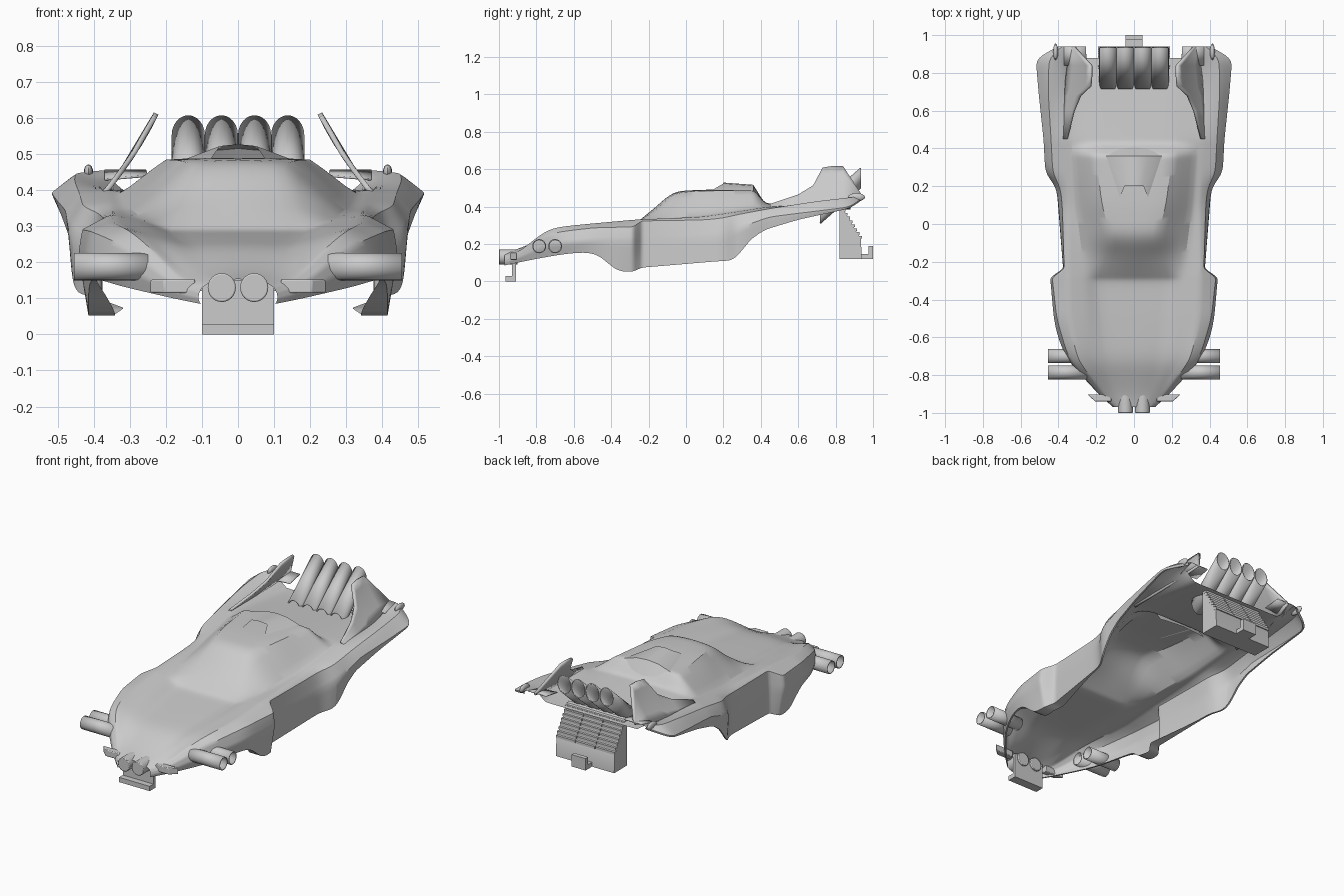
import bpy
import bmesh
import math
from mathutils import Vector

default_cube = bpy.data.objects.get("Cube")
if default_cube:
    bpy.data.objects.remove(default_cube, do_unlink=True)

# One flat colour for the whole model
grey = bpy.data.materials.new("body_grey")
grey.use_nodes = True
colour = (0.6, 0.6, 0.6, 1)
grey.diffuse_color = colour
grey.node_tree.nodes["Principled BSDF"].inputs["Base Color"].default_value = colour


def finish(name, bm, mirror=False, levels=0, thickness=0, bevel=0, angle=35):
    """Turn a bmesh into a named, shaded object with its modifiers."""
    bmesh.ops.recalc_face_normals(bm, faces=bm.faces)
    mesh = bpy.data.meshes.new(name)
    bm.to_mesh(mesh)
    bm.free()
    mesh.materials.append(grey)
    obj = bpy.data.objects.new(name, mesh)
    bpy.context.collection.objects.link(obj)
    if mirror:
        modifier = obj.modifiers.new("mirror", "MIRROR")
        modifier.merge_threshold = 0.001
    if levels:
        modifier = obj.modifiers.new("smooth", "SUBSURF")
        modifier.levels = modifier.render_levels = levels
    if thickness:
        modifier = obj.modifiers.new("thickness", "SOLIDIFY")
        modifier.thickness = thickness
        modifier.offset = 0
    if bevel:
        modifier = obj.modifiers.new("bevel", "BEVEL")
        modifier.width = bevel
        modifier.segments = 2
    bpy.ops.object.select_all(action="DESELECT")
    obj.select_set(True)
    bpy.context.view_layer.objects.active = obj
    bpy.ops.object.shade_smooth_by_angle(angle=math.radians(angle))
    return obj


def loft(name, rows, closed=False, caps=False, skip=None, creases=None, **options):
    """Skin neighbouring rows of points with quads; creases are per column."""
    bm = bmesh.new()
    grid = [[bm.verts.new(p) for p in row] for row in rows]
    count = len(rows[0])
    for r in range(len(rows) - 1):
        for c in range(count if closed else count - 1):
            if skip and skip(rows[r], c):
                continue
            n = (c + 1) % count
            bm.faces.new((grid[r][c], grid[r][n], grid[r + 1][n], grid[r + 1][c]))
    if caps:
        bm.faces.new(grid[0])
        bm.faces.new(grid[-1])
    if creases:
        layer = bm.edges.layers.float.new("crease_edge")
        for c, value in creases.items():
            for r in range(len(rows) - 1):
                edge = bm.edges.get((grid[r][c], grid[r + 1][c]))
                if edge:
                    edge[layer] = value
    loose = [v for v in bm.verts if not v.link_faces]
    bmesh.ops.delete(bm, geom=loose, context="VERTS")
    return finish(name, bm, **options)


def tube(name, start, end, u, v, sides=24, **options):
    """Pipe between two points whose rings are spanned by u and v."""
    angles = [math.tau * i / sides for i in range(sides)]
    rows = [[Vector(p) + Vector(u) * math.cos(a) + Vector(v) * math.sin(a) for a in angles]
            for p in (start, end)]
    return loft(name, rows, closed=True, **options)


def box(name, low, high, **options):
    x, y, z = low
    X, Y, Z = high
    rows = [[(x, y, h), (X, y, h), (X, Y, h), (x, Y, h)] for h in (z, Z)]
    return loft(name, rows, closed=True, caps=True, **options)


def along(rail, y):
    """Point of a rail at length position y, clamped at its ends."""
    if y <= rail[0][0]:
        return Vector((rail[0][1], y, rail[0][2]))
    for (ya, xa, za), (yb, xb, zb) in zip(rail, rail[1:]):
        if y <= yb:
            t = (y - ya) / (yb - ya)
            return Vector((xa + (xb - xa) * t, y, za + (zb - za) * t))
    return Vector((rail[-1][1], y, rail[-1][2]))


# Lengthwise rails of the left body half, each point as (y, x, z)
centre = [(-.97, 0, .155), (-.9, 0, .175), (-.72, 0, .25), (-.5, 0, .27), (-.3, 0, .285),
          (-.07, 0, .485), (.1, 0, .492), (.37, 0, .49), (.42, 0, .42), (.82, 0, .385)]
roof_edge = [(-.97, .055, .15), (-.9, .09, .165), (-.72, .14, .245), (-.5, .17, .268),
             (-.3, .19, .285), (-.15, .14, .39), (-.07, .12, .475), (.1, .17, .487),
             (.37, .205, .487), (.42, .21, .415), (.82, .19, .385)]
cabin_base = [(-.97, .085, .14), (-.9, .14, .155), (-.72, .23, .265), (-.5, .25, .295),
              (-.28, .26, .315), (-.07, .29, .335), (.1, .31, .35), (.37, .33, .39),
              (.45, .33, .4), (.82, .3, .385)]
ridge = [(-.97, .1, .13), (-.9, .165, .15), (-.8, .235, .235), (-.72, .3, .288), (-.5, .345, .31),
         (-.28, .35, .33), (.1, .35, .345), (.26, .36, .37), (.45, .365, .4),
         (.7, .38, .41), (.82, .38, .425), (.94, .35, .455)]
shoulder = [(-.97, .108, .115), (-.9, .185, .14), (-.8, .27, .215), (-.72, .345, .26),
            (-.5, .41, .287), (-.28, .435, .292), (-.24, .37, .325), (.1, .38, .33),
            (.2, .39, .34), (.26, .43, .355), (.45, .44, .39), (.7, .455, .43),
            (.88, .45, .45), (.94, .38, .455)]
flank = [(-.97, .11, .1), (-.9, .19, .12), (-.8, .28, .17), (-.72, .355, .2), (-.6, .405, .21),
         (-.5, .425, .22), (-.28, .445, .22), (-.24, .375, .22), (.1, .4, .23),
         (.2, .41, .24), (.26, .47, .28), (.45, .48, .345), (.7, .507, .375),
         (.88, .522, .397), (.94, .4, .445)]
lower_edge = [(-.97, .105, .085), (-.9, .18, .1), (-.8, .265, .12), (-.72, .33, .135),
              (-.6, .385, .153), (-.5, .41, .155), (-.44, .415, .12), (-.37, .415, .052),
              (-.28, .415, .052), (-.24, .375, .073), (.2, .41, .11), (.26, .458, .11),
              (.34, .465, .22), (.42, .47, .275), (.6, .49, .33), (.88, .517, .39),
              (.94, .39, .435)]
lip_width = [(-.5, .01, 0), (-.37, .08, 0), (-.24, .06, 0), (.1, .01, 0)]

# Body shell: fenders run on past the deck end
rails = [centre, roof_edge, cabin_base, ridge, shoulder, flank, lower_edge]
stations = sorted({p[0] for rail in rails for p in rail} | {-.22, .02, .52})
deck_end = 0.82
body_rows = []
for y in stations:
    row = [along(rail, y) for rail in rails]
    row.append(row[-1] - Vector((along(lip_width, y).x, 0, 0)))
    body_rows.append(row)
loft("body_shell", body_rows, mirror=True, levels=2, angle=40,
     creases={1: .8, 2: .5, 3: .7, 4: .7, 5: .6, 6: 1},
     skip=lambda row, c: c < 3 and row[0].y >= deck_end)

# Rear fins: thin blades of constant curvature leaning inwards
fin_top = [(.45, 0, .41), (.6, 0, .46), (.68, 0, .51), (.73, 0, .605),
           (.78, 0, .613), (.84, 0, .613), (.94, 0, .46)]
fin_steps = 5
fin_rows = []
for y in [p[0] for p in fin_top]:
    low, high = along(ridge, y).z - 0.01, along(fin_top, y).z
    row = []
    for i in range(fin_steps + 1):
        z = low + (high - low) * i / fin_steps
        rise = z - 0.4
        row.append((.365 - rise * .65 + rise * (rise - .21) * .8, y, z))
    fin_rows.append(row)
loft("rear_fins", fin_rows, mirror=True, thickness=0.014)

# Flat inner shelf behind each fin
shelf = [[(.25, .84, .44), (.37, .84, .43)], [(.255, .94, .455), (.37, .94, .455)]]
loft("fender_shelves", shelf, mirror=True, thickness=0.006)

# Roof scoop, open at the front and blending into the roof behind
scoop = [[(0, .2, .528), (.05, .2, .523), (.075, .14, .488)],
         [(0, .36, .516), (.07, .36, .51), (.15, .36, .485)],
         [(0, .425, .41), (.08, .425, .405), (.16, .415, .405)]]
loft("roof_scoop", scoop, mirror=True, angle=45)

# Four upswept exhaust pipes
for i in range(4):
    x = (i - 1.5) * 0.092
    tube(f"exhaust_pipe_{i + 1}", (x, .717, .362), (x, .935, .553),
         (.043, 0, 0), (0, 0, .053), thickness=0.006)

# Rear engine block with a sloping slatted back
block = [(.82, .12), (.82, .4), (.835, .395), (.935, .225), (.94, .12)]
loft("engine_block", [[(x, y, z) for y, z in block] for x in (-.19, .19)],
     closed=True, caps=True)
slat_count = 8
for i in range(slat_count):
    t = (i + 0.5) / slat_count
    y, z = 0.838 + 0.1 * t, 0.39 - 0.165 * t
    for column in (-1, 0, 1):
        x = column * 0.129
        box(f"slat_{i + 1}_{column + 2}", (x - .062, y - .012, z - .007),
            (x + .062, y + .008, z + .007))
box("tow_hitch_base", (-.045, .93, .12), (.045, 1, .145))
box("tow_hitch_post", (-.045, .975, .14), (.045, 1, .19))

# Front plate and its lip
box("front_plate", (-.1, -.93, .02), (.1, -.91, .15))
box("front_plate_lip", (-.1, -.965, 0), (.1, -.91, .028))

# Paired parts on both sides
for side, s in (("left", 1), ("right", -1)):
    tube(f"{side}_nose_lamp", (s * .045, -1, .13), (s * .045, -.9, .13),
         (.039, 0, 0), (0, 0, .04), caps=True, bevel=0.004)
    for label, y in (("front", -.785), ("rear", -.7)):
        tube(f"{side}_{label}_side_pipe", (s * .25, y, .188), (s * .455, y, .188),
             (0, .034, 0), (0, 0, .035), thickness=0.006)
    # Indicator with a slanted outer end
    outline = [(.12, -.94), (.205, -.94), (.245, -.903), (.12, -.903)]
    loft(f"{side}_indicator", [[(s * x, y, z) for x, y in outline] for z in (.115, .153)],
         closed=True, caps=True, bevel=0.004)
    # Small teardrop marker on the fender end
    bm = bmesh.new()
    bmesh.ops.create_uvsphere(bm, u_segments=12, v_segments=8, radius=1)
    bmesh.ops.scale(bm, vec=(.013, .045, .022), verts=bm.verts)
    bmesh.ops.translate(bm, vec=(s * .415, .912, .45), verts=bm.verts)
    finish(f"{side}_fender_marker", bm)
